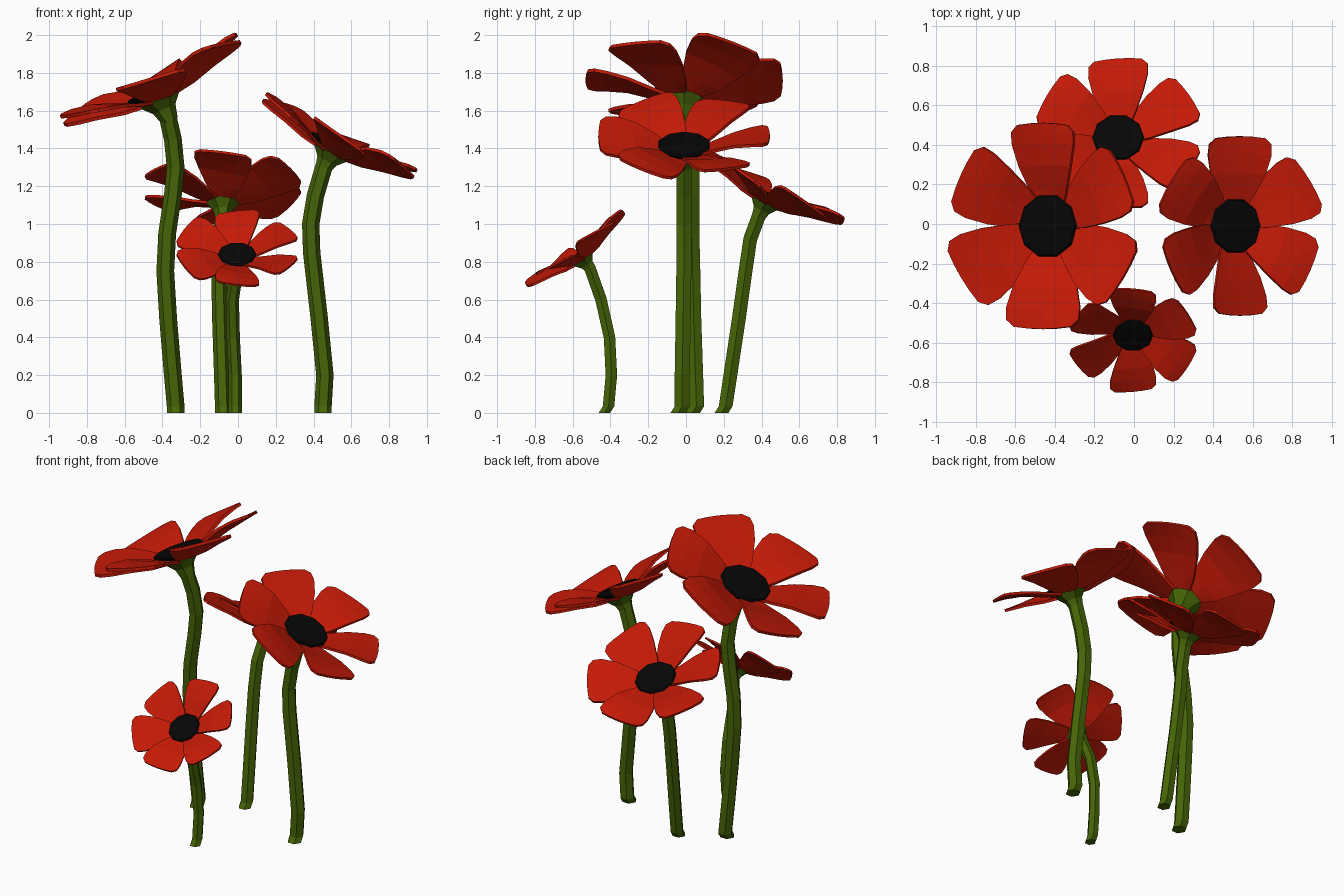
import bpy, bmesh
from math import sin, cos, tan, pi, radians
from mathutils import Vector, Matrix

if "Cube" in bpy.data.objects:
    bpy.data.objects.remove(bpy.data.objects["Cube"])


def material(name, rgb):
    m = bpy.data.materials.new(name)
    m.diffuse_color = (*rgb, 1)
    m.use_nodes = True
    m.node_tree.nodes["Principled BSDF"].inputs["Base Color"].default_value = m.diffuse_color
    return m


RED = material("petal_red", (0.55, 0.01, 0.002))
GREEN = material("stem_green", (0.06, 0.13, 0.002))
BLACK = material("centre_black", (0.002, 0.002, 0.002))


def make_object(name, bm, mat):
    bmesh.ops.recalc_face_normals(bm, faces=bm.faces)
    me = bpy.data.meshes.new(name)
    bm.to_mesh(me)
    bm.free()
    me.materials.append(mat)
    ob = bpy.data.objects.new(name, me)
    bpy.context.collection.objects.link(ob)
    return ob


def skin(bm, rings):
    # bridge consecutive rings of points and cap both ends
    vs = [[bm.verts.new(p) for p in r] for r in rings]
    n = len(vs[0])
    for a, b in zip(vs, vs[1:]):
        for i in range(n):
            j = (i + 1) % n
            bm.faces.new((a[i], a[j], b[j], b[i]))
    bm.faces.new(vs[0][::-1])
    bm.faces.new(vs[-1])


def lathe(name, profile, sides, mat, matrix):
    bm = bmesh.new()
    skin(bm, [[Vector((r * cos(2 * pi * i / sides), r * sin(2 * pi * i / sides), z))
               for i in range(sides)] for r, z in profile])
    bm.transform(matrix)
    return make_object(name, bm, mat)


def stem(name, path, radius):
    pts = [Vector(p) for p in path]
    rings = []
    # small foot kicked forward at the ground
    foot = pts[0] + Vector((0, -0.022, 0))
    pts[0].z = 0.035
    pts.insert(0, foot)
    for k, p in enumerate(pts):
        t = pts[min(k + 1, len(pts) - 1)] - pts[max(k - 1, 0)]
        if k < 2:
            t = Vector((0, 0, 1))
        q = Vector((0, 0, 1)).rotation_difference(t.normalized())
        rings.append([p + q @ Vector((radius * cos(pi * i / 3), radius * sin(pi * i / 3), 0))
                      for i in range(6)])
    bm = bmesh.new()
    skin(bm, rings)
    make_object(name, bm, GREEN)


# petal outline: distance from centre, half width, height, twist amount
PETAL = [(0.06, 0.05, -0.075, 0.3), (0.17, 0.11, -0.037, 1), (0.3, 0.16, 0.01, 1),
         (0.41, 0.188, 0.032, 0.85), (0.475, 0.187, 0.04, 0.7), (0.51, 0.15, 0.043, 0.6)]
ACROSS = (-1, -0.5, 0, 0.5, 1)
TWIST = tan(radians(13))


def petals(name, matrix, scale):
    bm = bmesh.new()
    for k in range(6):
        turn = Matrix.Rotation(radians(30 + 60 * k), 4, 'Z')
        rows = []
        for r, w, z, t in PETAL:
            rows.append([bm.verts.new(matrix @ turn @ Vector(
                (r + 0.012 * (1 - u * u), u * w, z - u * w * TWIST * t)))
                for u in ACROSS])
        for a, b in zip(rows, rows[1:]):
            for i in range(len(ACROSS) - 1):
                bm.faces.new((a[i], b[i], b[i + 1], a[i + 1]))
    ob = make_object(name, bm, RED)
    mod = ob.modifiers.new("thickness", 'SOLIDIFY')
    mod.thickness = 0.018 * scale
    mod.offset = 0


def flower(name, centre, tilt_axis, tilt, scale, path, radius):
    m = (Matrix.Translation(centre) @ Matrix.Rotation(radians(tilt), 4, tilt_axis)
         @ Matrix.Scale(scale, 4))
    petals(name + "_petals", m, scale)
    # dark seed disc
    lathe(name + "_centre", [(0.13, -0.055), (0.163, -0.022), (0.155, -0.01), (0.09, -0.002)],
          10, BLACK, m)
    # green cup under the petals
    lathe(name + "_calyx", [(0.045, -0.2), (0.065, -0.13), (0.115, -0.075), (0.1, -0.05)],
          6, GREEN, m)
    stem(name + "_stem", path + [m @ Vector((0, 0, -0.17)), m @ Vector((0, 0, -0.09))], radius)


flower("left_flower", (-0.445, -0.01, 1.727), 'Y', -25, 1.0,
       [(-0.33, 0.055, 0), (-0.345, 0.05, 0.2), (-0.37, 0.04, 0.5), (-0.385, 0.035, 0.75),
        (-0.375, 0.03, 0.95), (-0.345, 0.03, 1.15), (-0.33, 0.03, 1.3), (-0.345, 0.015, 1.45)],
       0.047)
flower("right_flower", (0.522, -0.01, 1.435), 'Y', 27, 0.87,
       [(0.45, -0.02, 0), (0.46, -0.02, 0.2), (0.43, -0.015, 0.5), (0.39, -0.01, 0.85),
        (0.385, -0.01, 1.0), (0.41, -0.01, 1.15)], 0.046)
flower("back_flower", (-0.08, 0.445, 1.165), 'X', -26, 0.8,
       [(-0.08, 0.21, 0), (-0.085, 0.235, 0.2), (-0.095, 0.28, 0.5), (-0.1, 0.315, 0.75),
        (-0.095, 0.34, 0.92)], 0.042)
flower("front_flower", (-0.005, -0.572, 0.85), 'X', 37, 0.62,
       [(-0.015, -0.41, 0), (-0.015, -0.395, 0.2), (-0.025, -0.405, 0.4),
        (-0.03, -0.45, 0.6)], 0.035)
